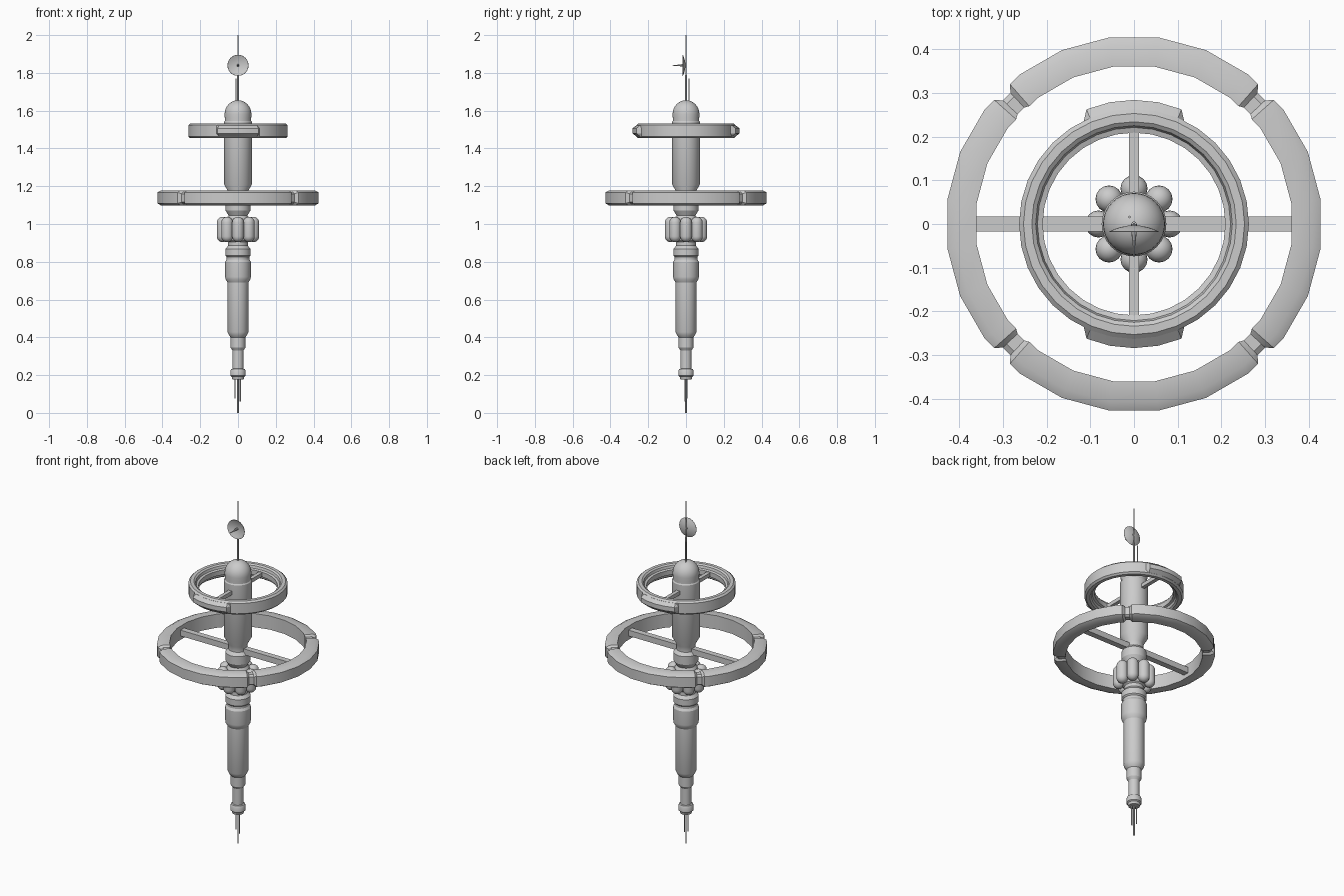
import bpy, bmesh, math
from mathutils import Matrix, Vector

if "Cube" in bpy.data.objects:
    bpy.data.objects.remove(bpy.data.objects["Cube"])


def make(name, bm, loc=(0, 0, 0), rot=None, angle=30):
    bmesh.ops.remove_doubles(bm, verts=bm.verts, dist=1e-5)
    bmesh.ops.recalc_face_normals(bm, faces=bm.faces)
    if rot:
        bmesh.ops.transform(bm, matrix=rot, verts=bm.verts)
    me = bpy.data.meshes.new(name)
    bm.to_mesh(me)
    bm.free()
    me.shade_smooth()
    me.set_sharp_from_angle(angle=math.radians(angle))
    ob = bpy.data.objects.new(name, me)
    ob.location = loc
    bpy.context.collection.objects.link(ob)
    return ob


def sweep(name, sections, closed, z=0):
    """Join (angle in degrees, [(radius, height)...]) cross-sections around z."""
    bm = bmesh.new()
    loops = []
    for a, prof in sections:
        c, s = math.cos(math.radians(a)), math.sin(math.radians(a))
        loops.append([bm.verts.new((r * c, r * s, h)) for r, h in prof])
    n, m = len(loops), len(loops[0])
    for i in range(n if closed else n - 1):
        A, B = loops[i], loops[(i + 1) % n]
        for j in range(m):
            k = (j + 1) % m
            bm.faces.new((A[j], A[k], B[k], B[j]))
    if not closed:
        bm.faces.new(loops[0])
        bm.faces.new(loops[-1])
    return make(name, bm, (0, 0, z))


def lathe(name, prof, sides=32, loc=(0, 0, 0), rot=None):
    """Spin an open (radius, height) profile, ends on the axis."""
    bm = bmesh.new()
    vs = [bm.verts.new((r, 0, h)) for r, h in prof]
    es = [bm.edges.new(p) for p in zip(vs, vs[1:])]
    bmesh.ops.spin(bm, geom=vs + es, cent=(0, 0, 0), axis=(0, 0, 1),
                   angle=math.tau, steps=sides, use_merge=True)
    return make(name, bm, loc, rot)


def rod(name, x, y, z0, z1, r):
    return lathe(name, [(0, z0), (r, z0), (r, z1), (0, z1)], 8, (x, y, 0))


def bar(name, size, loc):
    bm = bmesh.new()
    bmesh.ops.create_cube(bm, size=1, matrix=Matrix.Diagonal((*size, 1)))
    return make(name, bm, loc)


# central hull with domed top
dome = [(0.071 * math.cos(t * math.pi / 16), 1.582 + 0.073 * math.sin(t * math.pi / 16))
        for t in range(8)] + [(0, 1.655)]
hull = [(0, 0.178), (0.03, 0.178), (0.034, 0.192), (0.041, 0.197), (0.041, 0.222),
        (0.036, 0.232), (0.029, 0.234), (0.029, 0.33), (0.039, 0.345), (0.039, 0.4),
        (0.047, 0.41), (0.055, 0.428), (0.055, 0.69), (0.066, 0.708), (0.068, 0.72),
        (0.068, 0.8), (0.06, 0.812), (0.06, 0.825), (0.067, 0.832), (0.067, 0.868),
        (0.052, 0.885), (0.052, 0.905), (0.06, 0.912), (0.06, 1.03), (0.05, 1.045),
        (0.066, 1.072), (0.066, 1.12), (0.05, 1.138), (0.05, 1.168), (0.074, 1.21),
        (0.074, 1.54), (0.07, 1.546), (0.07, 1.56)]
lathe("hull", hull + dome)

# eight tank pods around the waist
R, lo, hi = 0.031, 0.935, 1.007
q = [i * math.pi / 10 for i in range(6)]
pod = [(R * math.sin(t), lo - R * math.cos(t)) for t in q]
pod += [(R * math.cos(t), hi + R * math.sin(t)) for t in q]
pod[0], pod[-1] = (0, lo - R), (0, hi + R)
for i in range(8):
    a = i * math.pi / 4
    lathe(f"tank_pod_{i + 1}", pod, 16, (0.081 * math.cos(a), 0.081 * math.sin(a), 0))

# large ring: 24 flats, four grooved joints on the diagonals
full = [(0.36, 0.04), (0.407, 0.04), (0.427, 0.029), (0.427, -0.029), (0.407, -0.04), (0.36, -0.04)]
slim = [(0.366, 0.031), (0.4, 0.031), (0.412, 0.022), (0.412, -0.022), (0.4, -0.031), (0.366, -0.031)]
sections = []
for quad in range(4):
    for off, prof in [(-37.5, full), (-22.5, full), (-7.5, full), (7.5, full), (22.5, full),
                      (37.5, full), (41.6, full), (43.3, slim), (46.7, slim), (48.4, full)]:
        mid = 45 if off > 40 else off - 7.5
        k = 1 / math.cos(math.radians(off - mid))
        sections.append((quad * 90 + off, [(r * k, h) for r, h in prof]))
sweep("large_ring", sections, True, 1.138)
bar("large_ring_spokes", (0.74, 0.034, 0.034), (0, 0, 1.138))

# small ring with lipped inner edge
small = [(0.263, 0.03), (0.253, 0.039), (0.234, 0.039), (0.225, 0.032), (0.221, 0.018), (0.209, 0.014)]
small += [(r, -h) for r, h in reversed(small)]
sweep("small_ring", [(i * 11.25, small) for i in range(32)], True, 1.493)
bar("small_ring_spokes", (0.022, 0.436, 0.022), (0, 0, 1.493))

# raised docking panels at front and back of the small ring
panel = [(0.245, 0.03), (0.262, 0.03), (0.284, 0.013), (0.284, -0.013), (0.262, -0.03), (0.245, -0.03)]
end = [(min(r, 0.262), h) for r, h in panel]
for name, base in (("front_panel", -90), ("back_panel", 90)):
    sweep(name, [(base + a, end if abs(a) > 23 else panel)
                 for a in (-26, -22.5, -11.25, 0, 11.25, 22.5, 26)], False, 1.493)

# top mast and side aerial
rod("mast_lower", 0, 0, 1.64, 1.79, 0.006)
rod("mast_upper", 0, 0, 1.78, 2.0, 0.003)
rod("side_aerial", -0.01, 0.016, 1.63, 1.77, 0.003)

# dish facing the front, with feed horn
face_front = Matrix.Rotation(math.pi / 2, 4, 'X')
radii = (0.015, 0.03, 0.044, 0.056)
bowl = [(0, 0.003)] + [(r, 0.003 + 4.4 * r * r) for r in radii]
inner = [(r - 0.001, 0.006 + 4.1 * r * r) for r in reversed(radii)] + [(0, 0.006)]
lathe("dish", bowl + inner, 24, (0, 0, 1.84), face_front)
lathe("dish_feed", [(0, 0), (0.007, 0), (0.006, 0.022), (0.003, 0.045), (0.002, 0.072), (0, 0.072)],
      8, (0, 0, 1.84), face_front)

# lower aerials
rod("lower_aerial_centre", 0, 0, 0, 0.19, 0.004)
rod("lower_aerial_left", -0.015, 0.004, 0.075, 0.19, 0.003)
rod("lower_aerial_right", 0.012, -0.004, 0.06, 0.19, 0.003)
